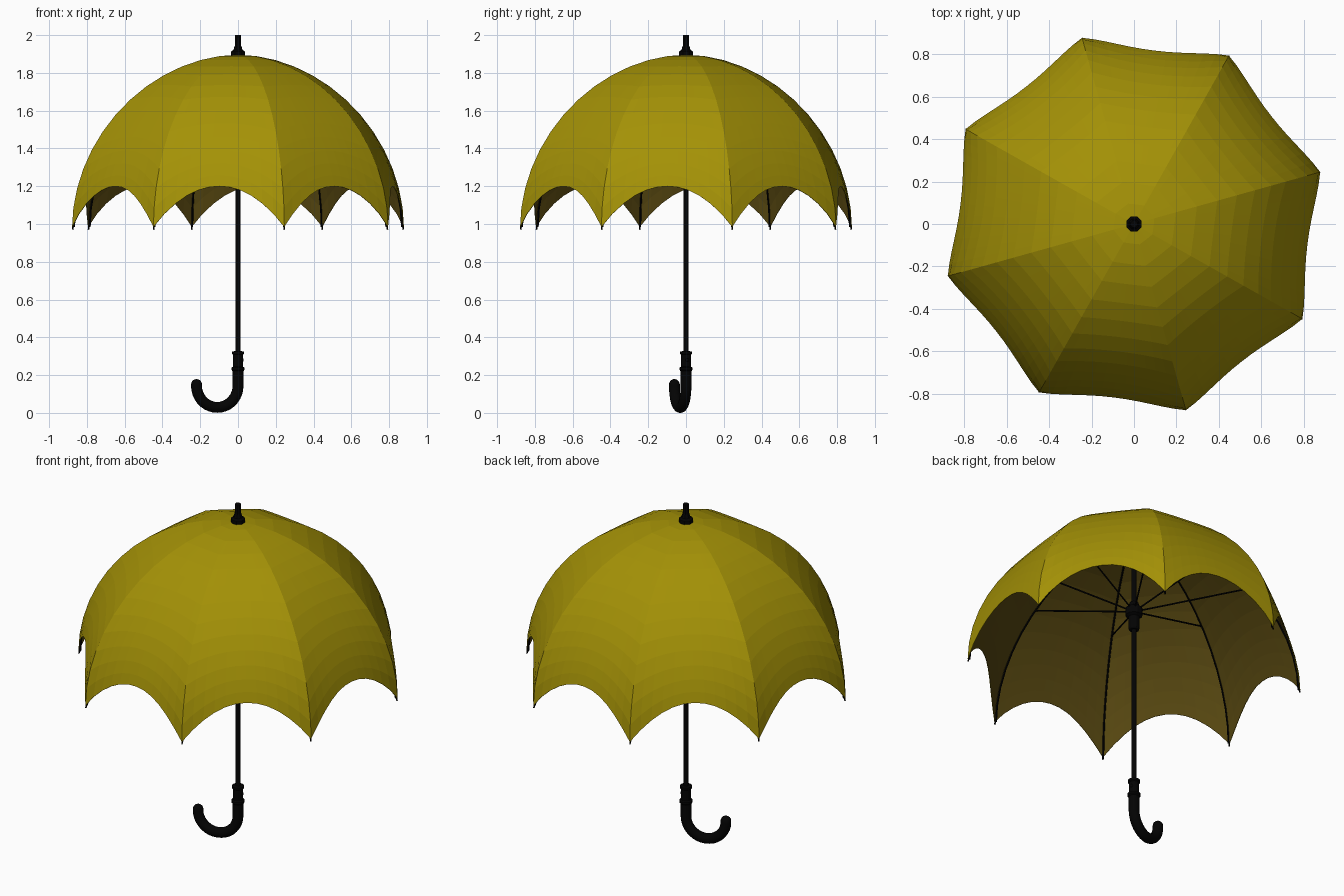
import bpy, bmesh, math
from mathutils import Vector

if "Cube" in bpy.data.objects:
    bpy.data.objects.remove(bpy.data.objects["Cube"])

PHASE = math.radians(15.6)      # ribs and hook are turned by this angle
RIBS = 8
R, Z0, H, P = 0.912, 0.985, 0.911, 1.91


def material(name, rgb):
    m = bpy.data.materials.new(name)
    m.diffuse_color = (*rgb, 1)
    m.use_nodes = True
    m.node_tree.nodes["Principled BSDF"].inputs["Base Color"].default_value = m.diffuse_color
    return m


YELLOW = material("mustard cloth", (0.37, 0.285, 0.002))
LINING = material("dark olive lining", (0.09, 0.06, 0.005))
BLACK = material("black", (0.001, 0.001, 0.001))


def finish(name, bm, mat, smooth=None):
    bmesh.ops.remove_doubles(bm, verts=bm.verts, dist=1e-5)
    bmesh.ops.recalc_face_normals(bm, faces=bm.faces)
    me = bpy.data.meshes.new(name)
    bm.to_mesh(me)
    bm.free()
    me.materials.append(mat)
    ob = bpy.data.objects.new(name, me)
    bpy.context.collection.objects.link(ob)
    if smooth:
        bpy.ops.object.select_all(action='DESELECT')
        ob.select_set(True)
        bpy.context.view_layer.objects.active = ob
        bpy.ops.object.shade_smooth_by_angle(angle=math.radians(smooth))
    return ob


def skin(bm, rings):
    """Bridge closed rings of points and cap both ends."""
    vs = [[bm.verts.new(p) for p in ring] for ring in rings]
    n = len(vs[0])
    for a, b in zip(vs, vs[1:]):
        for i in range(n):
            bm.faces.new((a[i], a[(i + 1) % n], b[(i + 1) % n], b[i]))
    bm.faces.new(vs[0][::-1])
    bm.faces.new(vs[-1])


def lathe(name, profile, sides, smooth=None):
    bm = bmesh.new()
    skin(bm, [[(r * math.cos(2 * math.pi * (i + .5) / sides),
                r * math.sin(2 * math.pi * (i + .5) / sides), z)
               for i in range(sides)] for r, z in profile])
    return finish(name, bm, BLACK, smooth)


def tube(bm, path, radii, side, sides):
    """Tube along a planar path; side is the normal of that plane."""
    rings = []
    for k, p in enumerate(path):
        t = (path[min(k + 1, len(path) - 1)] - path[max(k - 1, 0)]).normalized()
        n = side.cross(t)
        rings.append([p + radii[k] * (math.cos(a) * side + math.sin(a) * n)
                      for a in (2 * math.pi * i / sides for i in range(sides))])
    skin(bm, rings)


def dome(th):
    """Radius and height of a rib at angle th from the top."""
    return (R * math.sin(th) ** (2 / P),
            Z0 + H * max(math.cos(th), 0) ** (2 / P))


def radial(k):
    a = PHASE + 2 * math.pi * k / RIBS
    return Vector((math.cos(a), math.sin(a), 0)), Vector((-math.sin(a), math.cos(a), 0))


UP = Vector((0, 0, 1))

# canopy: slightly bulging panels between ribs, with a scalloped hem
ROWS, COLS = 13, 12
bm = bmesh.new()
for k in range(RIBS):
    d0, d1 = radial(k)[0], radial(k + 1)[0]
    grid = []
    for j in range(COLS + 1):
        s = j / COLS
        arch = 1 - (2 * s - 1) ** 2
        d = d0.lerp(d1, s) * (1 + 0.012 * arch)
        lift = 0.215 * (1 - abs(2 * s - 1) ** 2.1)
        cut = math.pi / 2 - math.acos((lift / H) ** (P / 2))
        col = []
        for i in range(ROWS + 1):
            t = i / ROWS
            r, z = dome(math.pi / 2 * t - cut * t ** 3)
            col.append(bm.verts.new(d * r + UP * z))
        grid.append(col)
    for a, b in zip(grid, grid[1:]):
        bm.faces.new((a[0], a[1], b[1]))
        for i in range(1, ROWS):
            bm.faces.new((a[i], a[i + 1], b[i + 1], b[i]))
canopy = finish("canopy", bm, YELLOW)
canopy.data.materials.append(LINING)
if sum(f.normal.z for f in canopy.data.polygons) < 0:
    canopy.data.flip_normals()
mod = canopy.modifiers.new("lining", 'SOLIDIFY')
mod.thickness, mod.offset, mod.material_offset = 0.003, -1, 1

# ribs with tip ferrules, and stretchers from runner to ribs
ribs, tips, stretchers = bmesh.new(), bmesh.new(), bmesh.new()
for k in range(RIBS):
    d, side = radial(k)
    path = []
    for i in range(1, ROWS + 1):
        th = math.pi / 2 * i / ROWS
        r, z = dome(th)
        path.append(d * (r - 0.011 * math.sin(th)) + UP * (z - 0.011 * math.cos(th)))
    tube(ribs, path, [0.005] * ROWS, side, 6)
    tube(tips, [d * (R - 0.008) + UP * 1.0, d * (R - 0.003) + UP * 0.97],
         [0.005, 0.004], side, 6)
    tube(stretchers, [d * 0.03 + UP * 1.385, d * 0.64 + UP * 1.59],
         [0.0045] * 2, side, 6)
finish("ribs", ribs, BLACK, 40)
finish("rib_tips", tips, BLACK)
finish("stretchers", stretchers, BLACK, 40)

# shaft, crown, runner and top spike
lathe("shaft", [(0.014, 0.28), (0.014, 1.9)], 12, 40)
lathe("crown", [(0.03, 1.84), (0.03, 1.875)], 12)
lathe("runner", [(0.026, 1.26), (0.03, 1.27), (0.03, 1.34), (0.046, 1.35),
                 (0.046, 1.395), (0.03, 1.405), (0.024, 1.43)], 12)
lathe("top_spike", [(0.039, 1.885), (0.039, 1.914), (0.026, 1.922),
                    (0.022, 1.935), (0.018, 1.945), (0.017, 2.0)], 8)

# grip collar with two rings and a release button
lathe("grip_collar", [(0.028, 0.22), (0.036, 0.228), (0.036, 0.24), (0.027, 0.245),
                      (0.027, 0.308), (0.033, 0.313), (0.033, 0.325), (0.016, 0.327)],
      16, 30)
bm = bmesh.new()
bmesh.ops.create_uvsphere(bm, u_segments=10, v_segments=6, radius=0.011)
bmesh.ops.translate(bm, verts=bm.verts, vec=radial(0)[0] * 0.021 + UP * 0.28)
finish("release_button", bm, BLACK, 60)

# hooked handle with a rounded end
d, side = radial(RIBS // 2)
A, T = 0.114, 0.029
path, radii = [UP * 0.24], [T]
for i in range(19):
    a = math.pi * i / 18
    path.append(d * (A - A * math.cos(a)) + UP * (T + A - A * math.sin(a)))
    radii.append(T)
for i in range(6):
    a = math.pi / 2 * i / 5
    path.append(d * 2 * A + UP * (0.15 + T * math.sin(a)))
    radii.append(max(T * math.cos(a), 0.002))
bm = bmesh.new()
tube(bm, path, radii, side, 14)
finish("handle", bm, BLACK, 50)
